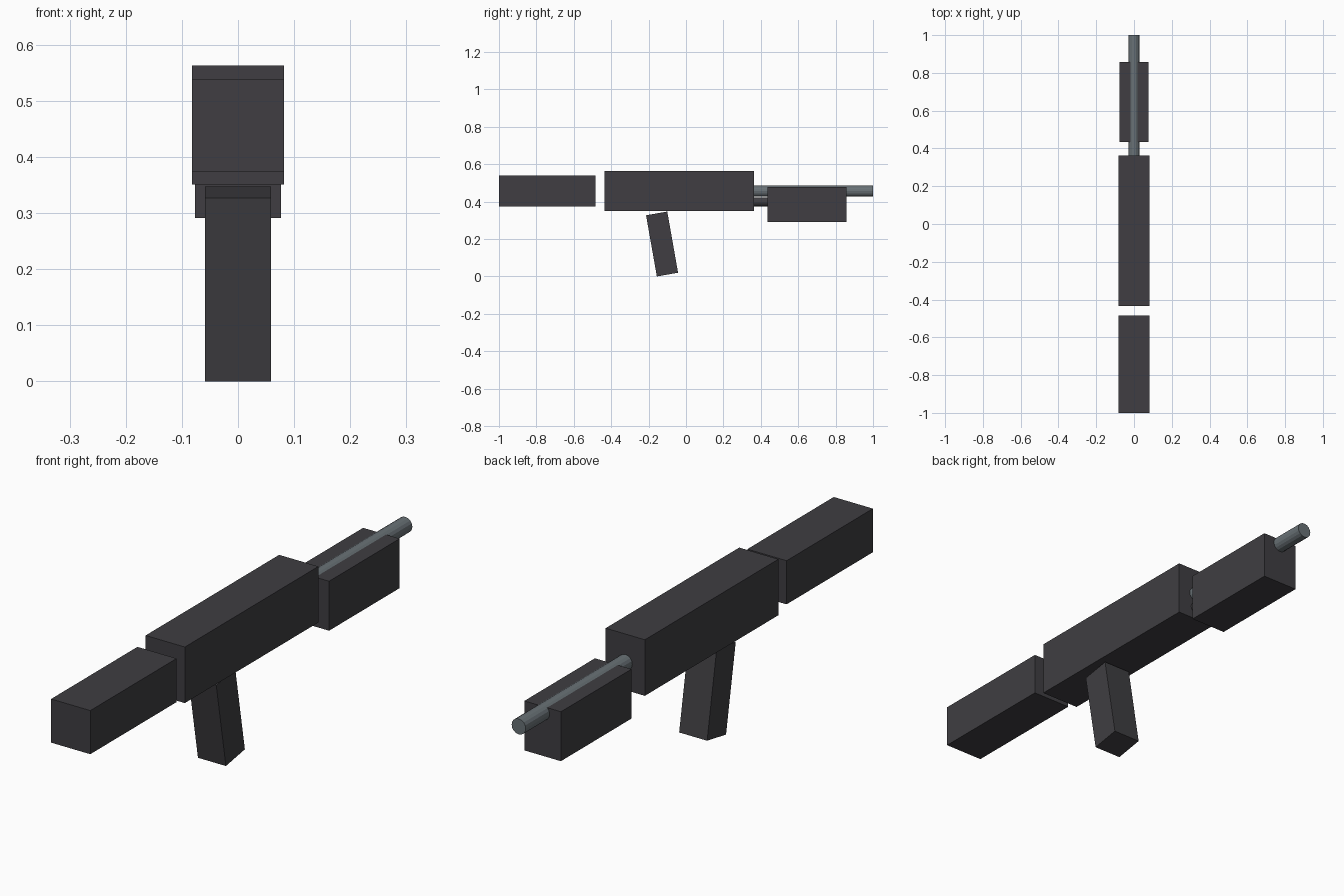
import bpy
import math

default = bpy.data.objects.get("Cube")
if default:
    bpy.data.objects.remove(default, do_unlink=True)


def make_material(name, rgb):
    mat = bpy.data.materials.new(name)
    mat.use_nodes = True
    color = (*rgb, 1.0)
    mat.diffuse_color = color
    mat.node_tree.nodes["Principled BSDF"].inputs["Base Color"].default_value = color
    return mat


charcoal = make_material("charcoal", (0.05, 0.048, 0.054))
steel = make_material("steel grey", (0.14, 0.165, 0.18))


def box(name, size, center, mat, tilt=0.0):
    bpy.ops.mesh.primitive_cube_add(size=1, location=center)
    obj = bpy.context.object
    obj.name = name
    obj.scale = size
    obj.rotation_euler.x = math.radians(tilt)
    obj.data.materials.append(mat)
    return obj


def tube(name, radius, y_start, y_end, z, mat):
    bpy.ops.mesh.primitive_cylinder_add(
        vertices=16, radius=radius, depth=y_end - y_start,
        location=(0, (y_start + y_end) / 2, z),
        rotation=(math.radians(90), 0, 0))
    obj = bpy.context.object
    obj.name = name
    obj.data.materials.append(mat)
    return obj


# Main blocks along the length
box("stock", (0.164, 0.516, 0.165), (0, -0.742, 0.456), charcoal)
box("receiver", (0.164, 0.798, 0.212), (0, -0.036, 0.457), charcoal)
box("handguard", (0.153, 0.422, 0.187), (0, 0.646, 0.3845), charcoal)

# Slanted grip below the receiver
box("grip", (0.117, 0.115, 0.332), (0, -0.128, 0.1735), charcoal, tilt=10)

# Barrel set into the top of the handguard, with a thinner tube beneath it
tube("barrel", 0.0295, 0.34, 1.0, 0.456, steel)
tube("lower_tube", 0.023, 0.34, 0.80, 0.398, charcoal)
